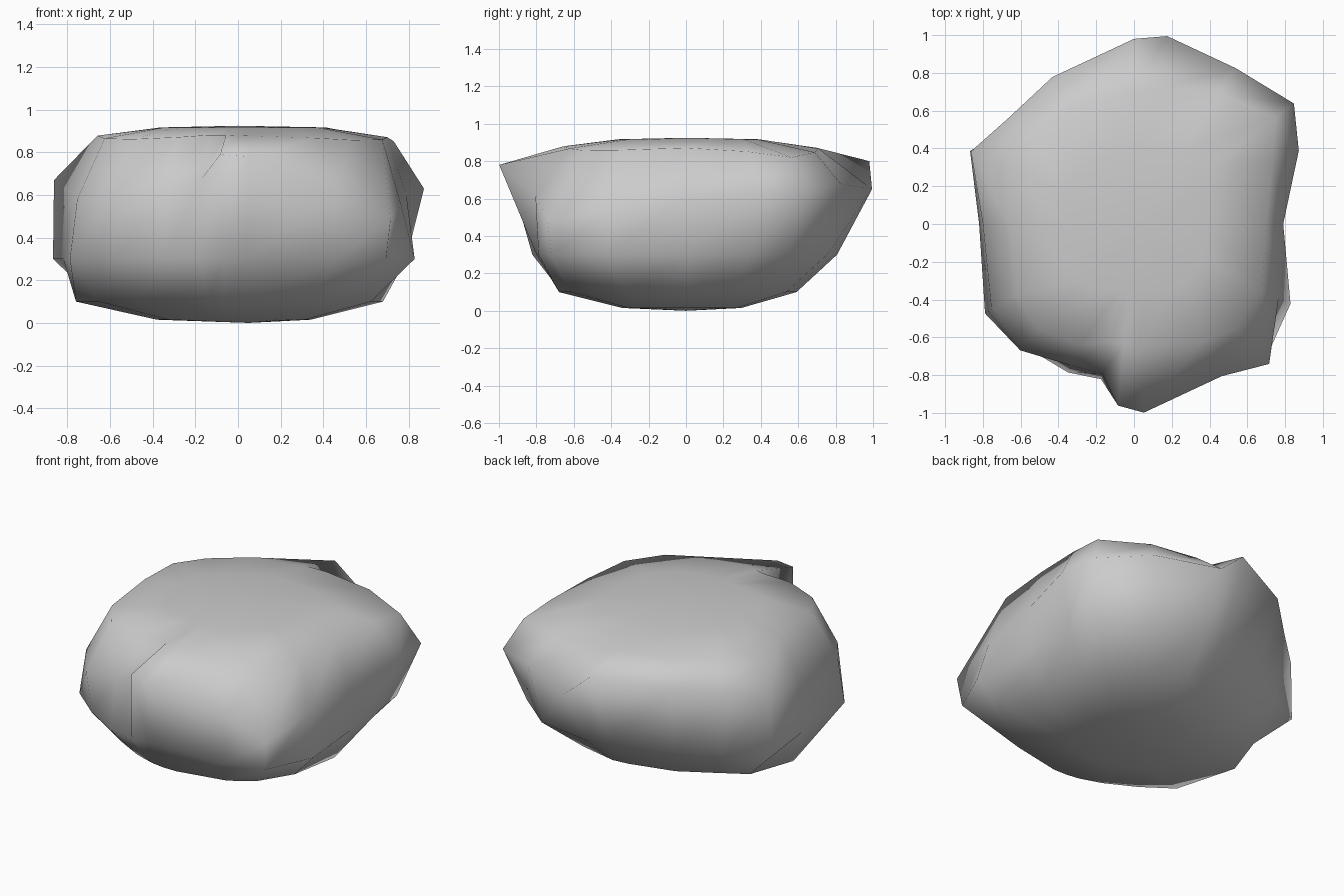
import bpy, bmesh
from math import radians, cos, sin

if "Cube" in bpy.data.objects:
    bpy.data.objects.remove(bpy.data.objects["Cube"])

# Boulder profile per compass angle:
# angle, radius near base, radius of lower flank, radius and height of overhang, radius of top edge
profile = [
    (0, .68, .79, .79, .60, .70), (24, .66, .84, .955, .63, .80),
    (37, .66, .92, 1.06, .63, .94), (57, .64, .90, .985, .68, .82),
    (80, .60, .82, 1.01, .65, .72), (90, .58, .78, .98, .80, .70),
    (119, .58, .76, .89, .77, .70), (140, .62, .82, .87, .72, .71),
    (156, .72, .95, .945, .67, .73), (180, .76, .82, .80, .62, .66),
    (211, .76, .92, .88, .58, .73), (228, .70, .87, .90, .56, .75),
    (246, .68, .86, .82, .62, .70), (258, .68, .84, .81, .68, .64),
    (265, .68, .80, .965, .79, .64), (273, .68, .80, 1.0, .78, .66),
    (300, .71, .91, .93, .62, .72), (314, .72, 1.0, 1.03, .48, .77),
    (333, .70, .93, .86, .55, .76),
]

bm = bmesh.new()


def ring(radius_height):
    verts = []
    for row in profile:
        a = radians(row[0])
        r, z = radius_height(row)
        verts.append(bm.verts.new((r * cos(a), r * sin(a), z)))
    return verts


# stacked rings from underside to top
rings = [
    ring(lambda p: (p[1] * .5, .015)),
    ring(lambda p: (p[1], .10)),
    ring(lambda p: (p[2], .30)),
    ring(lambda p: (p[3], p[4])),
    ring(lambda p: (p[5], .935 - .13 * p[5] ** 2)),
    ring(lambda p: (p[5] * .55, .917)),
]
n = len(profile)
for low, high in zip(rings, rings[1:]):
    for i in range(n):
        j = (i + 1) % n
        bm.faces.new((low[i], low[j], high[j], high[i]))

# closed underside and top
base = bm.verts.new((.05, 0, 0))
crown = bm.verts.new((0, 0, .925))
for i in range(n):
    j = (i + 1) % n
    bm.faces.new((base, rings[0][j], rings[0][i]))
    bm.faces.new((crown, rings[-1][i], rings[-1][j]))

bmesh.ops.recalc_face_normals(bm, faces=bm.faces)
for f in bm.faces:
    f.smooth = True
mesh = bpy.data.meshes.new("boulder")
bm.to_mesh(mesh)
bm.free()
boulder = bpy.data.objects.new("boulder", mesh)
bpy.context.collection.objects.link(boulder)
